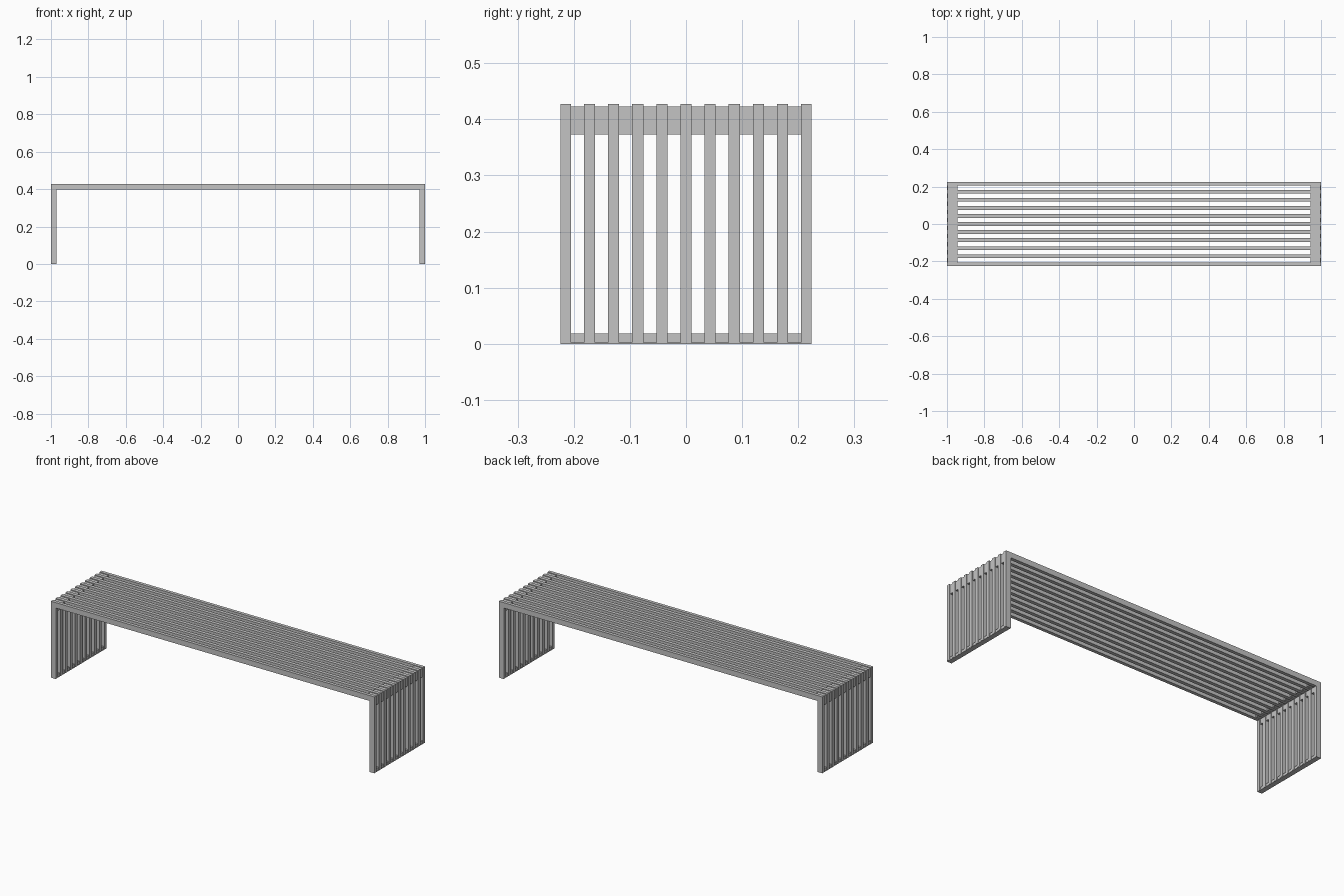
import bpy, bmesh

if "Cube" in bpy.data.objects:
    bpy.data.objects.remove(bpy.data.objects["Cube"])

GREY = bpy.data.materials.new("light grey metal")
GREY.diffuse_color = (0.55, 0.55, 0.55, 1)
GREY.use_nodes = True
GREY.node_tree.nodes["Principled BSDF"].inputs["Base Color"].default_value = GREY.diffuse_color

W, H, L = 0.225, 0.427, 1.0      # half depth, height, half length
BAR, T = 0.02, 0.03              # slat width and thickness
COUNT = 11
PITCH = (2 * W - BAR) / (COUNT - 1)
EDGE = 0.2237                    # the two outermost slats are slightly slimmer
INSET = 0.004                    # spacers sit slightly back from the slats
FOOT = 0.002


def extrude_profile(name, points, y0, y1):
    """Prism from an x/z outline between two y positions."""
    bm = bmesh.new()
    face = bm.faces.new([bm.verts.new((x, y0, z)) for x, z in points])
    new = bmesh.ops.extrude_face_region(bm, geom=[face])["geom"]
    bmesh.ops.translate(bm, vec=(0, y1 - y0, 0),
                        verts=[v for v in new if isinstance(v, bmesh.types.BMVert)])
    bmesh.ops.recalc_face_normals(bm, faces=bm.faces)
    mesh = bpy.data.meshes.new(name)
    bm.to_mesh(mesh)
    bm.free()
    mesh.materials.append(GREY)
    obj = bpy.data.objects.new(name, mesh)
    bpy.context.collection.objects.link(obj)
    return obj


def rect(x0, x1, z0, z1):
    return [(x0, z0), (x1, z0), (x1, z1), (x0, z1)]


# Bent slats: leg, seat and leg in one piece
arch = [(-L, FOOT), (-L, H), (L, H), (L, FOOT),
        (L - T, FOOT), (L - T, H - T), (-L + T, H - T), (-L + T, FOOT)]
for i in range(COUNT):
    y = -W + i * PITCH
    extrude_profile(f"slat_{i + 1}", arch, max(y, -EDGE), min(y + BAR, EDGE))

# Corner and bottom spacers between neighbouring slats
outer, inner = L - INSET, L - T + INSET
top, under = H - INSET, H - T + INSET
corner = [(outer, 0.373), (outer, top), (0.945, top),
          (0.945, under), (inner, under), (inner, 0.373)]
for side, label in ((-1, "left"), (1, "right")):
    for i in range(COUNT - 1):
        y0 = -W + i * PITCH + BAR
        y1 = y0 + PITCH - BAR
        extrude_profile(f"{label}_corner_spacer_{i + 1}",
                        [(side * x, z) for x, z in corner], y0, y1)
        extrude_profile(f"{label}_bottom_spacer_{i + 1}",
                        [(side * x, z) for x, z in rect(inner, outer, FOOT, 0.018)], y0, y1)
    # Thin foot strip under the leg
    extrude_profile(f"{label}_foot_strip",
                    [(side * x, z) for x, z in rect(L - T + 0.001, L - 0.001, 0, FOOT)],
                    -EDGE, EDGE)
